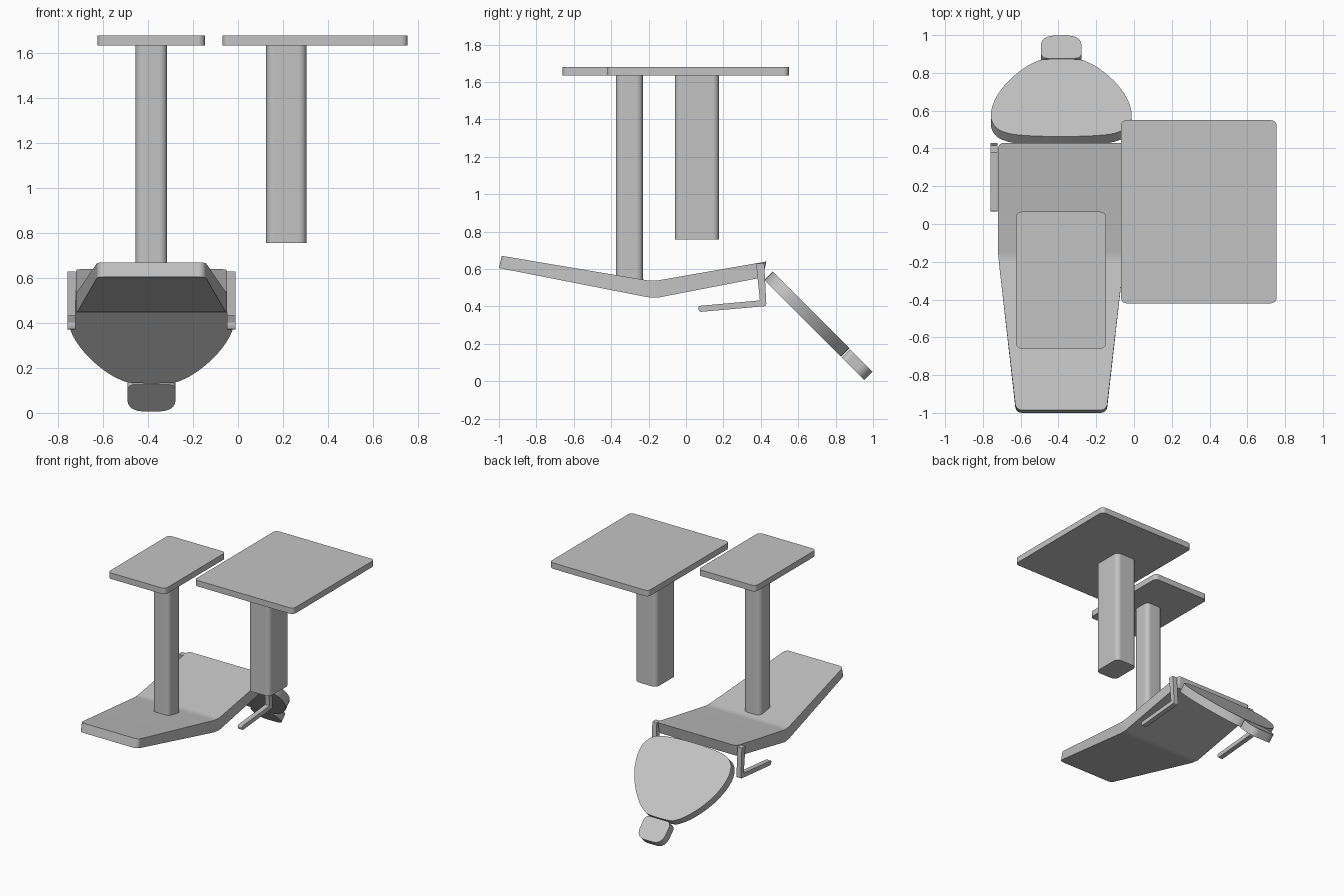
import bpy, bmesh
from mathutils import Vector

cube = bpy.data.objects.get("Cube")
if cube:
    bpy.data.objects.remove(cube, do_unlink=True)

grey = bpy.data.materials.new("plain grey")
grey.use_nodes = True
grey.diffuse_color = (0.55, 0.55, 0.55, 1)
grey.node_tree.nodes["Principled BSDF"].inputs["Base Color"].default_value = grey.diffuse_color

CX = -0.385  # centre line of the seat group


def finish(name, bm):
    """Turn a bmesh into a smooth-shaded object with flat large faces."""
    bmesh.ops.recalc_face_normals(bm, faces=bm.faces)
    mesh = bpy.data.meshes.new(name)
    bm.to_mesh(mesh)
    bm.free()
    mesh.materials.append(grey)
    obj = bpy.data.objects.new(name, mesh)
    bpy.context.collection.objects.link(obj)
    bpy.ops.object.select_all(action='DESELECT')
    obj.select_set(True)
    bpy.context.view_layer.objects.active = obj
    bpy.ops.object.shade_smooth_by_angle(angle=0.6)
    obj.modifiers.new("Weighted", 'WEIGHTED_NORMAL').keep_sharp = True
    return obj


def rounded(points, radii, steps=6):
    """Round the corners of a 2D polygon."""
    out = []
    pts = [Vector(p) for p in points]
    for i, p in enumerate(pts):
        a = p + (pts[i - 1] - p).normalized() * radii[i]
        b = p + (pts[(i + 1) % len(pts)] - p).normalized() * radii[i]
        for k in range(steps + 1):
            t = k / steps
            corner = p * 0.82 + (a + b) * 0.09
            out.append(a * (1 - t) ** 2 + corner * 2 * t * (1 - t) + b * t * t)
    return out


def spline(pts, steps=5):
    """Smooth closed curve through 2D points."""
    pts = [Vector(p) for p in pts]
    n, out = len(pts), []
    for i in range(n):
        a, b, c, d = (pts[(i + k) % n] for k in (-1, 0, 1, 2))
        for s in range(steps):
            t = s / steps
            out.append(b + (c - a) * t / 2 + (a - b * 2.5 + c * 2 - d / 2) * t ** 2
                       + ((b - c) * 1.5 + (d - a) / 2) * t ** 3)
    return out


def slab(name, outline, origin, u, v, depth):
    """Extrude a 2D outline, laid along axes u and v, by the depth vector."""
    origin, u, v, depth = map(Vector, (origin, u, v, depth))
    bm = bmesh.new()
    lo = [bm.verts.new(origin + u * p[0] + v * p[1]) for p in outline]
    hi = [bm.verts.new(w.co + depth) for w in lo]
    bm.faces.new(lo)
    bm.faces.new(hi)
    for i in range(len(lo)):
        j = (i + 1) % len(lo)
        bm.faces.new((lo[i], lo[j], hi[j], hi[i]))
    return finish(name, bm)


def upright(name, x0, x1, y0, y1, z0, z1, r):
    outline = rounded([(x0, y0), (x1, y0), (x1, y1), (x0, y1)], [r] * 4)
    return slab(name, outline, (0, 0, z0), (1, 0, 0), (0, 1, 0), (0, 0, z1 - z0))


# Plates and their columns
upright("small_plate", -0.625, -0.147, -0.66, 0.065, 1.635, 1.68, 0.03)
upright("large_plate", -0.07, 0.755, -0.42, 0.55, 1.635, 1.68, 0.03)
upright("small_column", -0.457, -0.315, -0.375, -0.23, 0.51, 1.64, 0.035)
upright("large_column", 0.125, 0.305, -0.06, 0.177, 0.757, 1.64, 0.035)

# Bent seat: top y, top z, bottom y, bottom z, half width per section
sections = [(-0.985, 0.67, -1.0, 0.605, 0.24), (-0.205, 0.539, -0.205, 0.449, 0.33),
            (-0.15, 0.539, -0.15, 0.447, 0.335), (0.43, 0.64, 0.41, 0.555, 0.335)]
bm = bmesh.new()
rings = [[bm.verts.new(c) for c in ((CX - w, yt, zt), (CX + w, yt, zt),
                                    (CX + w, yb, zb), (CX - w, yb, zb))]
         for yt, zt, yb, zb, w in sections]
for a, b in zip(rings, rings[1:]):
    for i in range(4):
        j = (i + 1) % 4
        bm.faces.new((a[i], a[j], b[j], b[i]))
bm.faces.new(rings[0])
bm.faces.new(rings[-1])
corners = [bm.edges.get((r[i], r[3 - i])) for r in (rings[0], rings[-1]) for i in (0, 1)]
bmesh.ops.bevel(bm, geom=corners, offset=0.03, segments=4, profile=0.5, affect='EDGES')
finish("seat", bm)

# Pair of bent arms
arm = rounded([(0.375, 0.63), (0.418, 0.63), (0.43, 0.402), (0.07, 0.37),
               (0.065, 0.402), (0.395, 0.432)],
              [0.005, 0.005, 0.012, 0.01, 0.01, 0.005], 3)
for name, x in (("right_arm", -0.759), ("left_arm", -0.049)):
    slab(name, arm, (x, 0, 0), (0, 1, 0), (0, 0, 1), (0.037, 0, 0))

# Backrest and headrest, sloping down towards the back
down, under = Vector((0, 0.707, -0.707)), Vector((0, -0.045, -0.045))
half = [(0.19, 0.008), (0.29, 0.028), (0.35, 0.075), (0.373, 0.16), (0.35, 0.28),
        (0.29, 0.4), (0.21, 0.5), (0.14, 0.557), (0.08, 0.578)]
outline = [(0, 0)] + half + [(-x, y) for x, y in reversed(half)]
slab("backrest", spline(outline), (CX, 0.463, 0.587), (1, 0, 0), down, under)
head = rounded([(-0.107, 0), (0.107, 0), (0.107, 0.17), (-0.107, 0.17)],
               [0.035, 0.035, 0.065, 0.065])
slab("headrest", head, (CX, 0.877, 0.172), (1, 0, 0), down, under)
